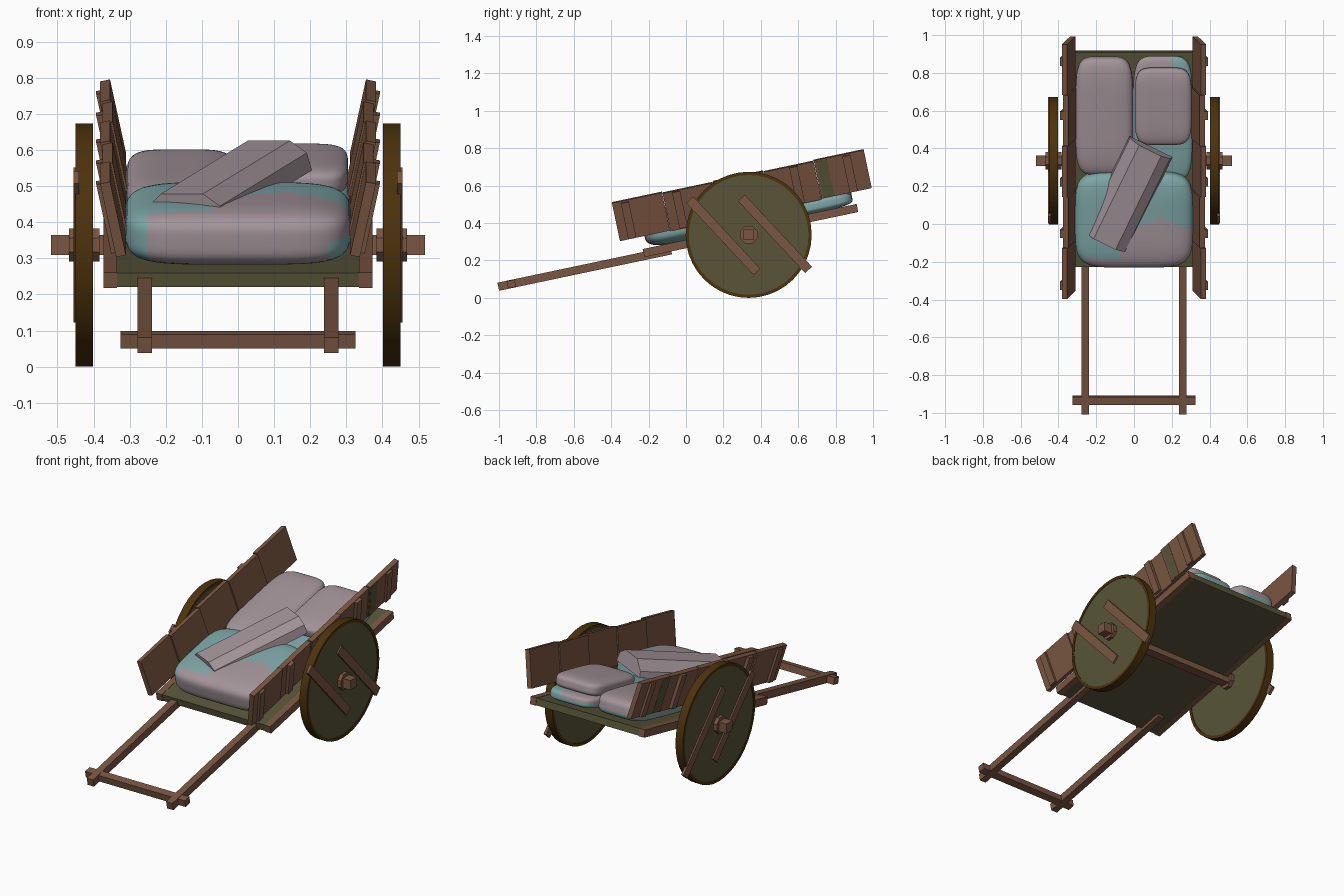
import bpy, bmesh, math
from mathutils import Matrix, Vector

if "Cube" in bpy.data.objects:
    bpy.data.objects.remove(bpy.data.objects["Cube"])


def material(name, r, g, b):
    m = bpy.data.materials.new(name)
    lin = [((c / 255 + 0.055) / 1.055) ** 2.4 for c in (r, g, b)]
    m.diffuse_color = (*lin, 1)
    m.use_nodes = True
    m.node_tree.nodes["Principled BSDF"].inputs["Base Color"].default_value = m.diffuse_color
    return m


WOOD = material("brown wood", 122, 86, 66)
OLIVE = material("dark olive wood", 88, 84, 57)
RIM = material("ochre rim", 76, 50, 12)
PINK = material("dusty pink cloth", 163, 148, 153)
TEAL = material("faded teal cloth", 126, 166, 166)

T = Matrix.Translation
R = Matrix.Rotation
TILT = math.radians(11.9)
BED = T((0, 0, 0.267)) @ R(TILT, 4, 'X')   # tilted frame, w = 0 at bed underside


def finish(name, bm, mats, matrix=Matrix()):
    bmesh.ops.transform(bm, matrix=matrix, verts=bm.verts)
    bmesh.ops.recalc_face_normals(bm, faces=bm.faces)
    me = bpy.data.meshes.new(name)
    bm.to_mesh(me)
    bm.free()
    for m in mats:
        me.materials.append(m)
    ob = bpy.data.objects.new(name, me)
    bpy.context.collection.objects.link(ob)
    return ob


def smooth(ob, angle=35):
    bpy.ops.object.select_all(action='DESELECT')
    ob.select_set(True)
    bpy.context.view_layer.objects.active = ob
    bpy.ops.object.shade_smooth_by_angle(angle=math.radians(angle))


def box(name, lo, hi, mat, matrix=Matrix()):
    bm = bmesh.new()
    bmesh.ops.create_cube(bm, size=1)
    lo, hi = Vector(lo), Vector(hi)
    for v in bm.verts:
        v.co = (lo + hi) / 2 + v.co * (hi - lo)
    return finish(name, bm, [mat], matrix)


def cylinder_x(name, x0, x1, radius, sides, mats, matrix):
    bm = bmesh.new()
    bmesh.ops.create_cone(bm, cap_ends=True, segments=sides, radius1=radius,
                          radius2=radius, depth=abs(x1 - x0))
    turn = T(((x0 + x1) / 2, 0, 0)) @ R(math.pi / 2, 4, 'Y') @ R(math.pi / sides, 4, 'Z')
    return finish(name, bm, mats, matrix @ turn)


def sack(name, lo, hi, is_teal, matrix=BED):
    """Rounded pillow; is_teal(p, n) colours faces in -1..1 coordinates."""
    bm = bmesh.new()
    bmesh.ops.create_cube(bm, size=2)
    bmesh.ops.subdivide_edges(bm, edges=bm.edges[:], cuts=15, use_grid_fill=True)
    for v in bm.verts:
        x, y, z = (abs(c) for c in v.co)
        v.co /= ((x ** 5 + y ** 5) ** 0.8 + z ** 4) ** 0.25
    bm.normal_update()
    for f in bm.faces:
        f.material_index = int(is_teal(f.calc_center_median(), f.normal))
    lo, hi = Vector(lo), Vector(hi)
    for v in bm.verts:
        v.co = (lo + hi) / 2 + v.co * (hi - lo) / 2
    smooth(finish(name, bm, [PINK, TEAL], matrix), 60)


# Bed with side rails
box("bed_floor", (-0.336, -0.225, 0), (0.336, 0.938, 0.04), OLIVE, BED)
for s, side in ((-1, "left"), (1, "right")):
    box(f"{side}_bed_rail", (s * 0.335, -0.228, -0.002), (s * 0.372, 0.941, 0.042), WOOD, BED)
    # Pull handle, half sunk into the bed
    box(f"{side}_handle", (s * 0.238, -1.025, -0.018), (s * 0.279, -0.08, 0.026), WOOD, BED)

    # Splayed side wall: five boards with cleats outside
    wall = BED @ T((s * 0.3425, 0, 0.2125)) @ R(s * math.radians(12), 4, 'Y')
    for i in range(5):
        u = -0.338 + i * 0.2756
        d = 0.003 * (-1) ** i
        box(f"{side}_wall_board_{i}", (-0.014 + s * d, u, -0.106 + d),
            (0.014 + s * d, u + 0.2736, 0.106 + d), WOOD, wall)
    for i, u in enumerate((-0.27, 0.01, 0.29, 0.65, 0.94)):
        box(f"{side}_wall_cleat_{i}", (s * 0.01, u - 0.022, -0.1),
            (s * 0.03, u + 0.022, 0.1), WOOD, wall)
    # Mossy stain on the rear board
    box(f"{side}_wall_stain", (s * 0.012, 0.775, -0.1), (s * 0.0185, 0.835, 0.1), OLIVE, wall)

# Crossbar between handles
box("handle_crossbar", (-0.325, -0.975, -0.016), (0.325, -0.932, 0.024), WOOD, BED)

# Axle, wheels and hubs
AXLE = T((0, 0.335, 0.337))
box("axle", (-0.518, -0.028, -0.028), (0.518, 0.028, 0.028), WOOD, AXLE)
for s, side in ((-1, "left"), (1, "right")):
    smooth(cylinder_x(f"{side}_wheel_disc", s * 0.405, s * 0.447, 0.325, 40, [OLIVE], AXLE))
    # Rim ring from a square cross-section
    bm = bmesh.new()
    n = 40
    section = ((0.402, 0.32), (0.45, 0.32), (0.45, 0.337), (0.402, 0.337))
    rings = []
    for k in range(n):
        a = 2 * math.pi * k / n
        rings.append([bm.verts.new((s * x, r * math.sin(a), r * math.cos(a))) for x, r in section])
    for k in range(n):
        p, q = rings[k], rings[(k + 1) % n]
        for j in range(4):
            bm.faces.new((p[j], p[(j + 1) % 4], q[(j + 1) % 4], q[j]))
    smooth(finish(f"{side}_wheel_rim", bm, [RIM], AXLE))
    cylinder_x(f"{side}_hub", s * 0.383, s * 0.468, 0.05, 8, [WOOD], AXLE)
    # Two slanted battens on the outer face
    for i, (y, z) in enumerate(((0.2, 0.332), (0.476, 0.342))):
        box(f"{side}_wheel_batten_{i}", (s * 0.44, -0.263, -0.025), (s * 0.456, 0.263, 0.025),
            WOOD, T((0, y, z)) @ R(math.radians(-47), 4, 'X'))

# Sacks lying on the bed
sack("front_sack", (-0.312, -0.205, 0.038), (0.312, 0.31, 0.205),
     lambda p, n: not ((n.y < -0.5 and abs(p.x) < 0.8) or
                       (p.z > 0 and p.x > -0.2 and p.y < 0.1 - 0.5 * abs(p.x - 0.4))))
sack("back_left_sack", (-0.31, 0.29, 0.038), (-0.005, 0.925, 0.168),
     lambda p, n: p.z < -0.3)
sack("back_right_lower_sack", (-0.005, 0.25, 0.038), (0.31, 0.925, 0.12),
     lambda p, n: not (p.y > 0.5 and p.x < 0.3 and p.z > 0))
sack("back_right_upper_sack", (0.004, 0.46, 0.1), (0.305, 0.875, 0.188),
     lambda p, n: p.z < -0.6)

# Angular bundle resting across the sacks
bm = bmesh.new()
profile = ((-0.127, 0), (-0.12, 0.035), (-0.06, 0.085), (0.07, 0.085), (0.118, 0.05), (0.127, 0))
front = [bm.verts.new((x, -0.285, z)) for x, z in profile]
back = [bm.verts.new((x, 0.285, z)) for x, z in profile]
bm.faces.new(front)
bm.faces.new(back[::-1])
for i in range(6):
    j = (i + 1) % 6
    bm.faces.new((front[i], back[i], back[j], front[j]))
finish("angular_bundle", bm, [PINK],
       T((-0.03, 0.162, 0.47)) @ R(math.radians(-26), 4, 'Z') @ R(math.radians(15), 4, 'X'))
